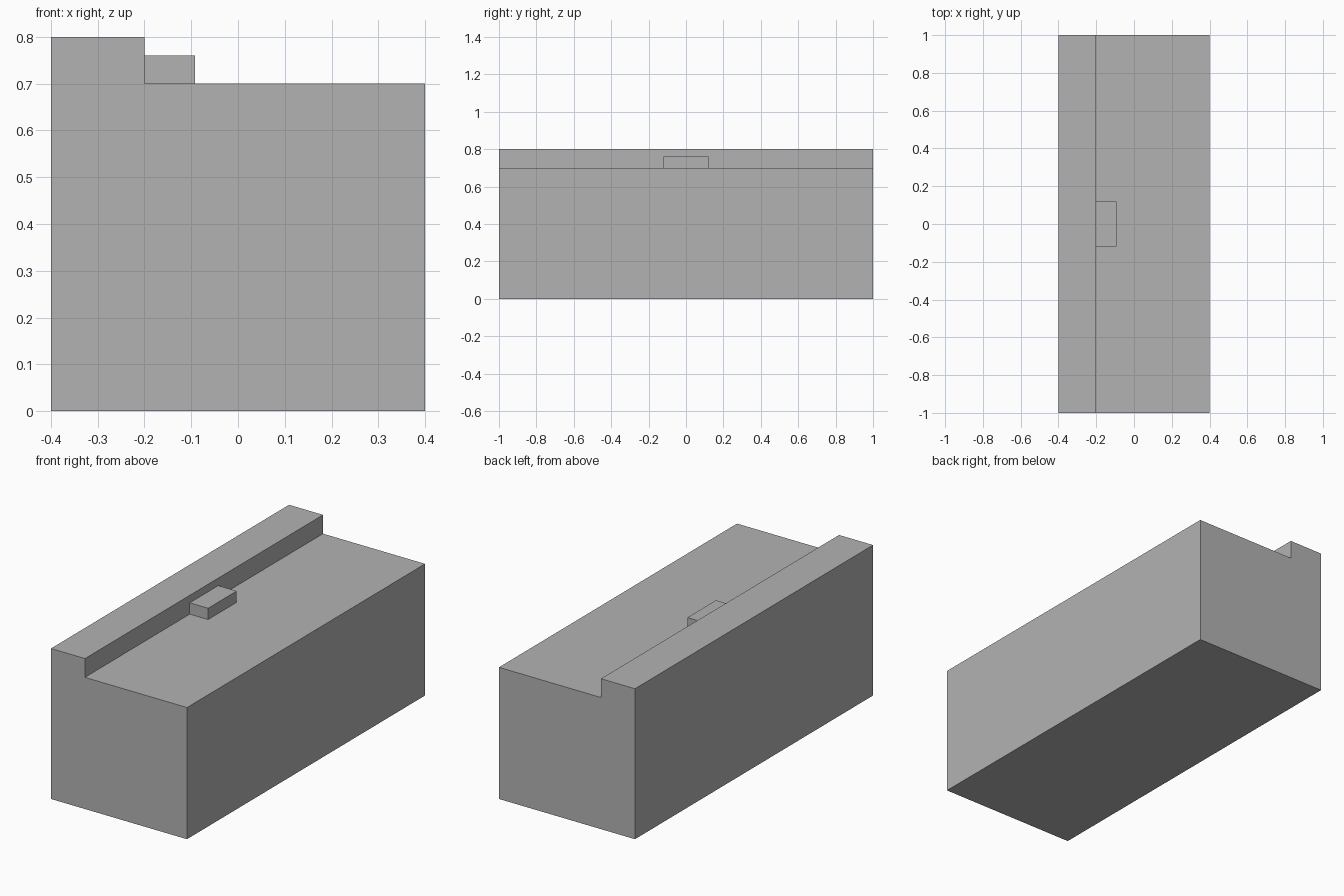
import bpy
import bmesh
from mathutils import Vector

cube = bpy.data.objects.get("Cube")
if cube:
    bpy.data.objects.remove(cube, do_unlink=True)

grey = bpy.data.materials.new("plain grey")
grey.use_nodes = True
colour = (0.45, 0.45, 0.45, 1)
grey.diffuse_color = colour
grey.node_tree.nodes["Principled BSDF"].inputs["Base Color"].default_value = colour


def extrude_profile(name, profile, half_length):
    """Extrude an (x, z) outline along y, centred on y = 0."""
    bm = bmesh.new()
    face = bm.faces.new([bm.verts.new((x, -half_length, z)) for x, z in profile])
    result = bmesh.ops.extrude_face_region(bm, geom=[face])
    moved = [v for v in result["geom"] if isinstance(v, bmesh.types.BMVert)]
    bmesh.ops.translate(bm, verts=moved, vec=Vector((0, 2 * half_length, 0)))
    bmesh.ops.recalc_face_normals(bm, faces=bm.faces)
    mesh = bpy.data.meshes.new(name)
    bm.to_mesh(mesh)
    bm.free()
    mesh.materials.append(grey)
    obj = bpy.data.objects.new(name, mesh)
    bpy.context.collection.objects.link(obj)
    return obj


# Long block with a raised ledge along one edge
extrude_profile("stepped_block", [(-0.4, 0), (0.4, 0), (0.4, 0.7),
                                  (-0.2, 0.7), (-0.2, 0.8), (-0.4, 0.8)], 1)

# Small tab resting on the top against the ledge
extrude_profile("small_tab", [(-0.2, 0.7), (-0.092, 0.7),
                              (-0.092, 0.76), (-0.2, 0.76)], 0.12)
